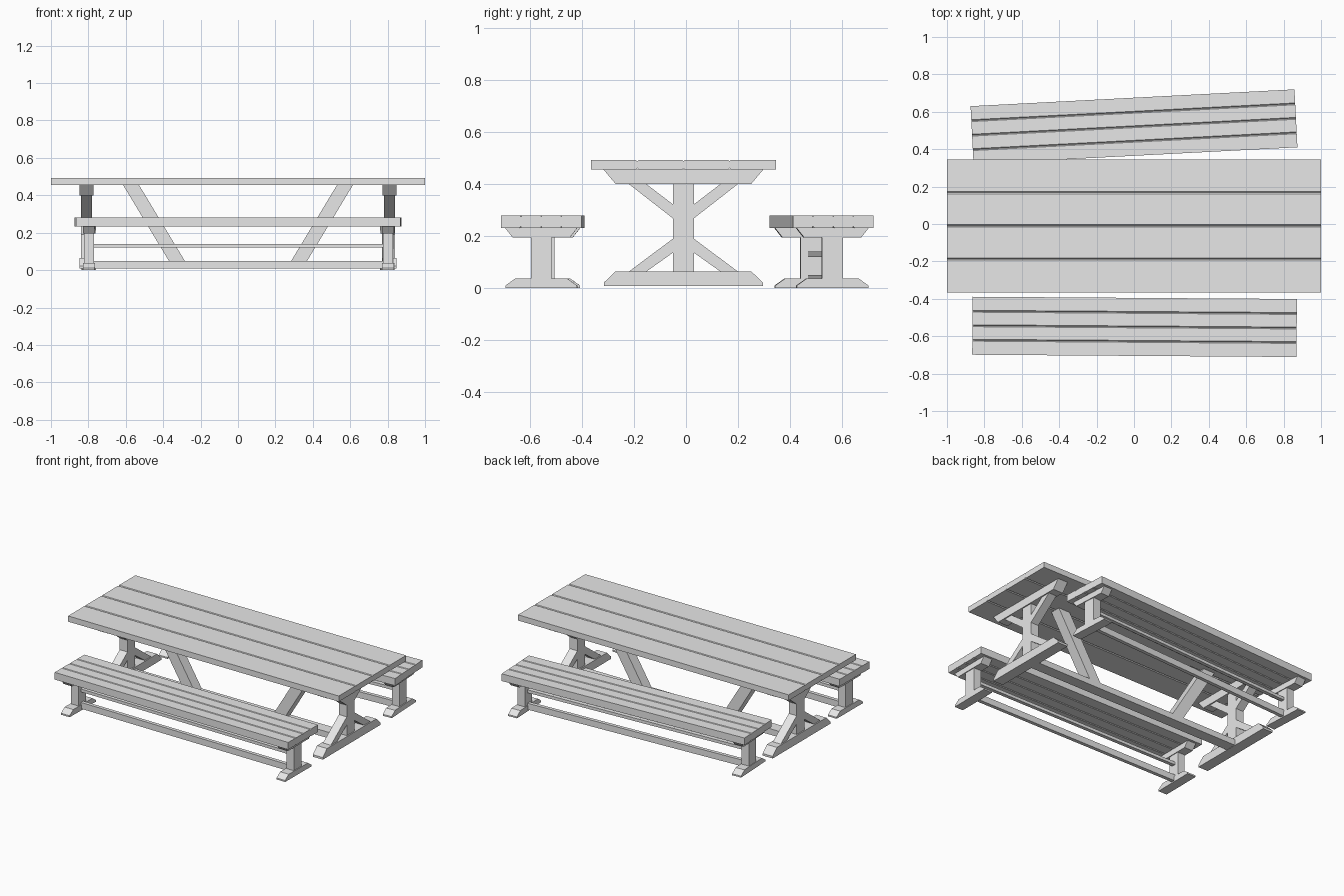
import bpy, math
from mathutils import Matrix

cube = bpy.data.objects.get("Cube")
if cube:
    bpy.data.objects.remove(cube, do_unlink=True)

wood = bpy.data.materials.new("light_grey")
wood.use_nodes = True
wood.diffuse_color = (0.8, 0.8, 0.8, 1)
wood.node_tree.nodes["Principled BSDF"].inputs["Base Color"].default_value = (0.8, 0.8, 0.8, 1)


def prism(name, outline, axis, centre, half, place):
    """Extrude a 2D outline along x (outline is y, z) or along y (outline is x, z)."""
    def point(u, z, d):
        return (centre + d, u, z) if axis == "x" else (u, centre + d, z)
    n = len(outline)
    verts = [point(u, z, d) for d in (-half, half) for u, z in outline]
    faces = [tuple(range(n)), tuple(range(2 * n - 1, n - 1, -1))]
    faces += [(i, i + n, (i + 1) % n + n, (i + 1) % n) for i in range(n)]
    mesh = bpy.data.meshes.new(name)
    mesh.from_pydata(verts, [], faces)
    # Turn the faces outwards
    import bmesh
    bm = bmesh.new()
    bm.from_mesh(mesh)
    bmesh.ops.recalc_face_normals(bm, faces=bm.faces)
    bm.to_mesh(mesh)
    bm.free()
    mesh.materials.append(wood)
    obj = bpy.data.objects.new(name, mesh)
    obj.matrix_world = place
    bpy.context.collection.objects.link(obj)
    return obj


def rect(u0, u1, z0, z1):
    return [(u0, z0), (u1, z0), (u1, z1), (u0, z1)]


def planks(name, count, half_length, width, z0, z1, place, b):
    """Boards side by side, with chamfered long edges where they meet."""
    w = width / count
    for i in range(count):
        y0 = -width / 2 + i * w
        y1 = y0 + w
        l = b if i else 0
        r = b if i < count - 1 else 0
        pts = [(y0 + l, z0), (y1 - r, z0), (y1, z0 + r), (y1, z1 - r),
               (y1 - r, z1), (y0 + l, z1), (y0, z1 - l), (y0, z0 + l)]
        prism(name, list(dict.fromkeys(pts)), "x", 0, half_length, place)


def cleat(half_top, half_bottom, z0, z1):
    return [(-half_bottom, z0), (half_bottom, z0), (half_top, z1), (-half_top, z1)]


def foot(half_bottom, half_top, z0, lip, z1):
    return [(-half_bottom, z0), (half_bottom, z0), (half_bottom, lip),
            (half_top, z1), (-half_top, z1), (-half_bottom, lip)]


# Table
table = Matrix.Translation((0, -0.01, 0))
planks("table_plank", 4, 1.0, 0.71, 0.455, 0.493, table, 0.006)
prism("table_stretcher", rect(-0.79, 0.79, 0.01, 0.05), "y", 0, 0.038, table)
for s in (-1, 1):
    x = 0.81 * s
    prism("table_cleat", cleat(0.307, 0.26, 0.40, 0.456), "x", x, 0.037, table)
    prism("table_post", rect(-0.04, 0.04, 0.06, 0.405), "x", x, 0.029, table)
    prism("table_foot", foot(0.305, 0.26, 0.008, 0.022, 0.065), "x", x, 0.037, table)
    # Diagonal braces: four beside each post, one along the length
    for t in (-1, 1):
        prism("upper_brace", [(0.035 * t, 0.264), (0.212 * t, 0.402),
                              (0.145 * t, 0.402), (0.035 * t, 0.318)], "x", x, 0.029, table)
        prism("lower_brace", [(0.035 * t, 0.194), (0.212 * t, 0.062),
                              (0.145 * t, 0.062), (0.035 * t, 0.140)], "x", x, 0.029, table)
    prism("long_brace", [(0.285 * s, 0.05), (0.37 * s, 0.05),
                         (0.615 * s, 0.456), (0.53 * s, 0.456)], "y", 0, 0.035, table)

# Benches, each standing at a slight angle to the table
for side, x, y, turn in (("front", 0.003, -0.55, -0.4), ("back", 0.0, 0.52, 2.97)):
    place = Matrix.Translation((x, y, 0)) @ Matrix.Rotation(math.radians(turn), 4, "Z")
    planks(side + "_bench_plank", 4, 0.867, 0.31, 0.232, 0.28, place, 0.005)
    prism(side + "_bench_upper_rail", rect(-0.79, 0.79, 0.12, 0.14), "y", 0, 0.012, place)
    prism(side + "_bench_lower_rail", rect(-0.79, 0.79, 0.008, 0.05), "y", 0, 0.012, place)
    for s in (-1, 1):
        prism(side + "_bench_cleat", cleat(0.14, 0.11, 0.195, 0.233), "x", 0.8 * s, 0.032, place)
        prism(side + "_bench_leg", rect(-0.04, 0.04, 0.03, 0.2), "x", 0.8 * s, 0.027, place)
        prism(side + "_bench_foot", foot(0.138, 0.1, 0, 0.01, 0.037), "x", 0.8 * s, 0.032, place)
